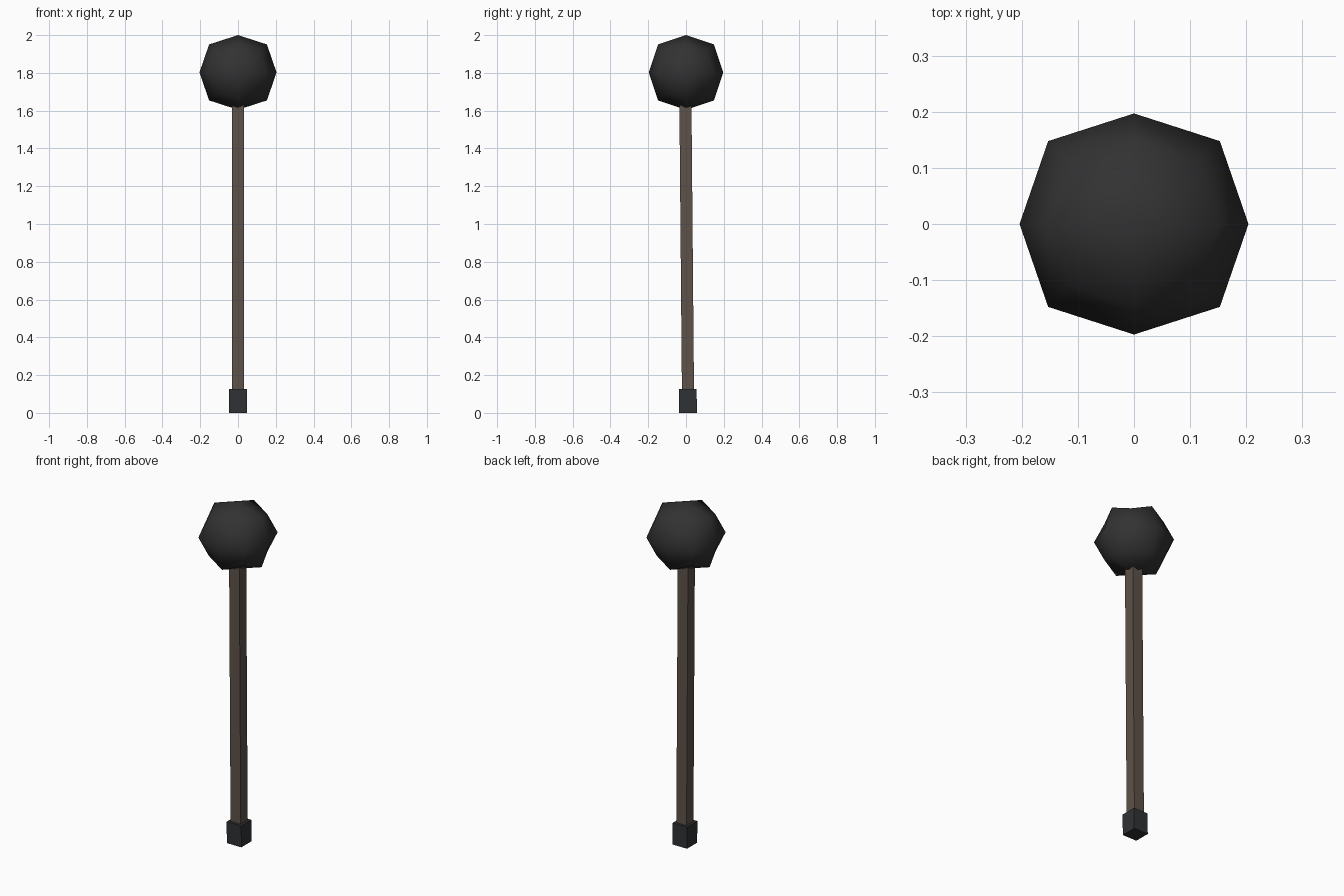
import bpy
from mathutils import Matrix

if "Cube" in bpy.data.objects:
    bpy.data.objects.remove(bpy.data.objects["Cube"])


def material(name, rgb):
    mat = bpy.data.materials.new(name)
    mat.diffuse_color = (*rgb, 1)
    mat.use_nodes = True
    mat.node_tree.nodes["Principled BSDF"].inputs["Base Color"].default_value = mat.diffuse_color
    return mat


def box(name, size, centre, mat, lean=0.0):
    # Box of given size; lean shifts y per unit of height
    bpy.ops.mesh.primitive_cube_add(size=1, location=centre)
    obj = bpy.context.object
    obj.name = name
    shear = Matrix.Identity(4)
    shear[1][2] = lean
    obj.data.transform(shear @ Matrix.Diagonal((*size, 1)))
    obj.data.materials.append(mat)
    return obj


wood = material("wood", (0.11, 0.085, 0.068))
dark = material("dark", (0.032, 0.032, 0.032))
iron = material("iron", (0.028, 0.031, 0.034))

# Round head: a cube rounded by one subdivision step
head = box("head", (0.408, 0.394, 0.395), (0, 0, 1.8025), dark)
sub = head.modifiers.new("round", "SUBSURF")
sub.levels = sub.render_levels = 1
sub.use_limit_surface = False
head.data.shade_smooth()

# Square handle, leaning very slightly backwards at its foot
box("handle", (0.066, 0.064, 1.58), (0, 0.004, 0.84), wood, lean=-0.0088)

# End cap at the foot
box("end_cap", (0.094, 0.094, 0.126), (0, 0.01, 0.063), iron, lean=-0.0088)
